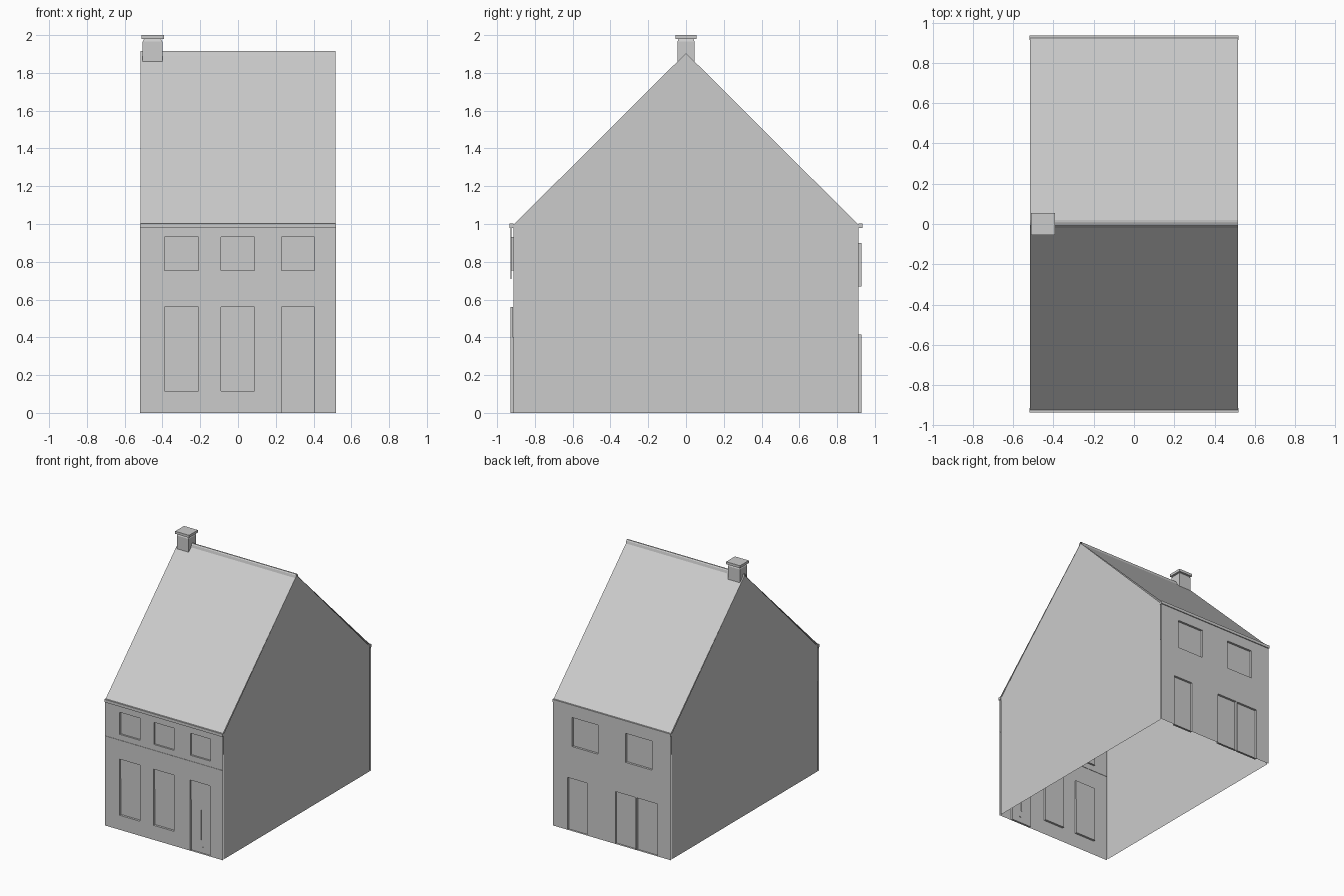
import bpy
import bmesh

cube = bpy.data.objects.get("Cube")
if cube:
    bpy.data.objects.remove(cube, do_unlink=True)

grey = bpy.data.materials.new("plain_grey")
grey.use_nodes = True
GREY = (0.6, 0.6, 0.6, 1)
grey.diffuse_color = GREY
grey.node_tree.nodes["Principled BSDF"].inputs["Base Color"].default_value = GREY


def finish(name, bm):
    """Turn a bmesh into a named grey object."""
    bmesh.ops.remove_doubles(bm, verts=bm.verts, dist=0.0001)
    bmesh.ops.recalc_face_normals(bm, faces=bm.faces)
    mesh = bpy.data.meshes.new(name)
    bm.to_mesh(mesh)
    bm.free()
    mesh.materials.append(grey)
    obj = bpy.data.objects.new(name, mesh)
    bpy.context.collection.objects.link(obj)
    return obj


def quad(bm, *points):
    bm.faces.new([bm.verts.new(p) for p in points])


def box(name, x, y, z, taper=1):
    """Box from three (min, max) ranges, its top optionally narrowed."""
    bm = bmesh.new()
    bmesh.ops.create_cube(bm, size=1)
    for v in bm.verts:
        scale = taper if v.co.z > 0 else 1
        for i, (low, high) in enumerate((x, y, z)):
            s = scale if i < 2 else 1
            v.co[i] = (low + high) / 2 + v.co[i] * s * (high - low)
    return finish(name, bm)


def extrude_profile(name, profile, half):
    """Sweep an open (y, z) profile along x."""
    bm = bmesh.new()
    for (y0, z0), (y1, z1) in zip(profile, profile[1:]):
        quad(bm, (-half, y0, z0), (half, y0, z0), (half, y1, z1), (-half, y1, z1))
    return finish(name, bm)


def facade(name, side, panels):
    """Wall sheet on a grid; each panel (x0, x1, z0, z1, depth) is set back."""
    xs = sorted({-W, W} | {x for p in panels for x in p[:2]})
    zs = sorted({0, EAVE} | {z for p in panels for z in p[2:4]})
    nx, nz = len(xs) - 1, len(zs) - 1

    def y_at(i, k):
        depth = 0
        if 0 <= i < nx and 0 <= k < nz:
            x, z = (xs[i] + xs[i + 1]) / 2, (zs[k] + zs[k + 1]) / 2
            for x0, x1, z0, z1, d in panels:
                if x0 < x < x1 and z0 < z < z1:
                    depth = d
        return side * (FACE - depth)

    bm = bmesh.new()
    for i in range(nx + 1):
        for k in range(nz + 1):
            y, x, z = y_at(i, k), xs[i], zs[k]
            if i < nx and k < nz:
                x1, z1 = xs[i + 1], zs[k + 1]
                quad(bm, (x, y, z), (x1, y, z), (x1, y, z1), (x, y, z1))
            # reveals where the depth changes
            left, below = y_at(i - 1, k), y_at(i, k - 1)
            if k < nz and left != y:
                z1 = zs[k + 1]
                quad(bm, (x, left, z), (x, y, z), (x, y, z1), (x, left, z1))
            if i < nx and below != y:
                x1 = xs[i + 1]
                quad(bm, (x, below, z), (x1, below, z), (x1, y, z), (x, y, z))
    return finish(name, bm)


W, FACE, EAVE, RIDGE = 0.518, 0.928, 0.98, 1.905
LIGHT, DEEP = 0.013, 0.017

# Front wall: upper band, three windows over two tall windows and a door
front = [(-W, W, 0.71, EAVE, 0.003)]
for x0, x1, sill in ((-0.39, -0.21, 0.115), (-0.09, 0.087, 0.115), (0.23, 0.405, 0)):
    front.append((x0, x1, 0.755, 0.93, DEEP))
    front.append((x0, x1, sill, 0.4, DEEP))
    front.append((x0, x1, 0.4, 0.56, LIGHT))
front.append((0.314, 0.322, 0.1, 0.34, 0.022))
front.append((0.325, 0.337, 0.045, 0.05, 0.022))
facade("front_wall", -1, front)

# Back wall: two windows, a single door and a double door
back = [(x0, x1, 0.67, 0.9, DEEP) for x0, x1 in ((0.12, 0.35), (-0.35, -0.12))]
back += [(x0, x1, 0, 0.415, DEEP)
         for x0, x1 in ((0.22, 0.39), (-0.205, -0.03), (-0.4, -0.215))]
facade("back_wall", 1, back)

# Gable walls
for side, label in ((1, "left"), (-1, "right")):
    bm = bmesh.new()
    outline = [(-0.914, 0), (0.914, 0), (0.914, 0.995), (0, RIDGE), (-0.914, 0.995)]
    quad(bm, *[(side * 0.513, y, z) for y, z in outline])
    finish(label + "_gable_wall", bm)

# Roof slopes, ridge cap and eaves
extrude_profile("roof", [(-0.925, 1.0), (0, RIDGE), (0.925, 1.0)], 0.515)
extrude_profile("ridge_cap", [(-0.018, 1.885), (-0.012, 1.908), (-0.005, 1.915),
                              (0.005, 1.915), (0.012, 1.908), (0.018, 1.885)], 0.515)
for side, label in ((-1, "front"), (1, "back")):
    box(label + "_eave", (-0.518, 0.518), sorted((side * 0.914, side * 0.935)), (EAVE, 1.003))

# Chimney
box("chimney_shaft", (-0.505, -0.4), (-0.046, 0.046), (1.8, 1.965))
box("chimney_neck", (-0.505, -0.4), (-0.046, 0.046), (1.965, 1.98), 0.85)
box("chimney_cap", (-0.512, -0.391), (-0.055, 0.055), (1.98, 2.0))
